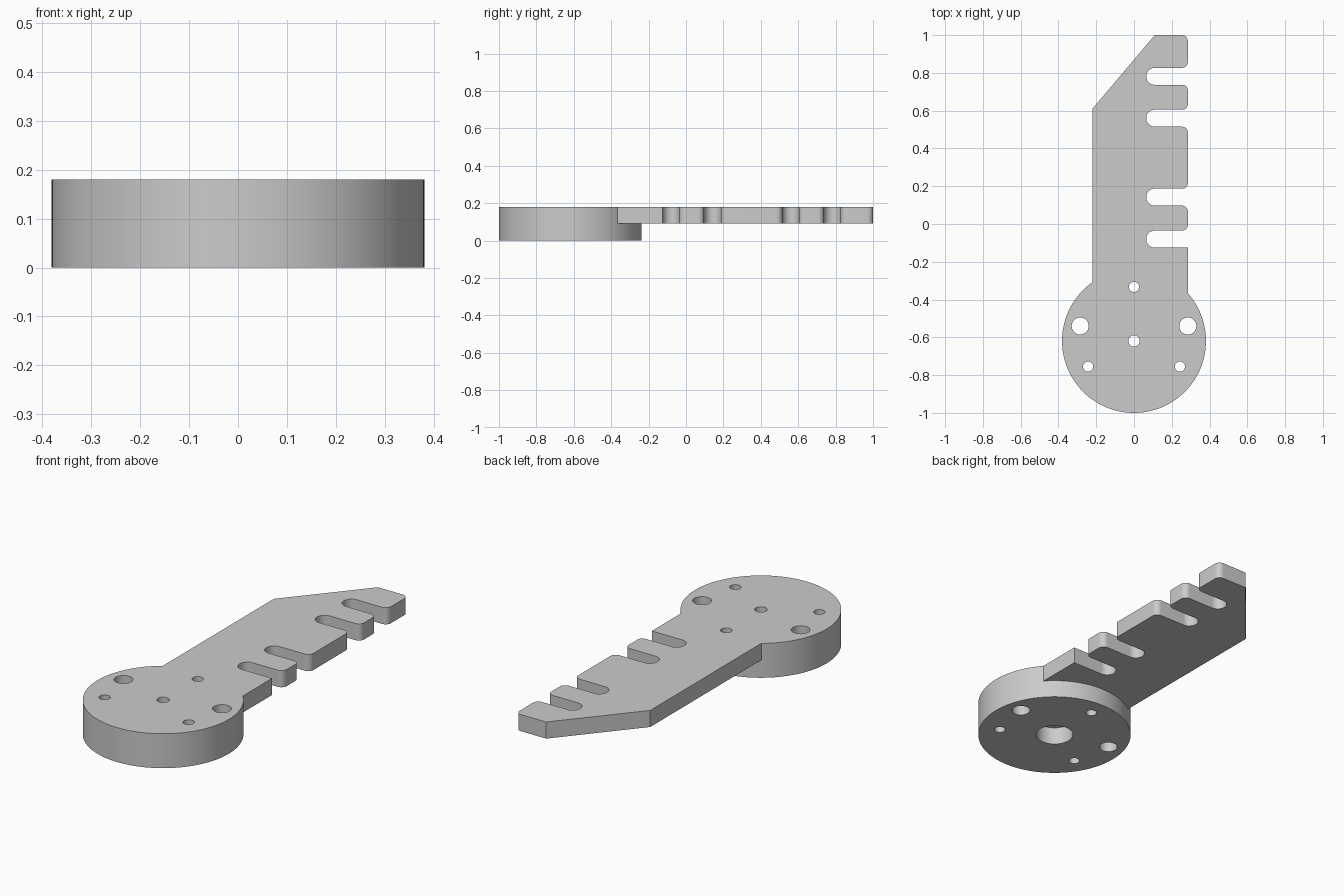
import bpy, bmesh, math
from mathutils import Vector

cube = bpy.data.objects.get("Cube")
if cube:
    bpy.data.objects.remove(cube, do_unlink=True)

THICK, STEP = 0.18, 0.093      # full height, underside of the arm
HUB_Y, HUB_R = -0.619, 0.381
LEFT, RIGHT = -0.22, 0.285     # long edges of the arm

grey = bpy.data.materials.new("light grey")
grey.use_nodes = True
colour = (0.6, 0.6, 0.6, 1)
grey.diffuse_color = colour
grey.node_tree.nodes["Principled BSDF"].inputs["Base Color"].default_value = colour


def rounded(corners, steps=8):
    """Turn (x, y, radius) corners into an outline with arc fillets."""
    pts = []
    for i, (x, y, r) in enumerate(corners):
        p = Vector((x, y))
        if r == 0:
            pts.append(p)
            continue
        a = (Vector(corners[i - 1][:2]) - p).normalized()
        b = (Vector(corners[(i + 1) % len(corners)][:2]) - p).normalized()
        half = a.angle(b) / 2
        centre = p + (a + b).normalized() * r / math.sin(half)
        start = p + a * r / math.tan(half) - centre
        end = p + b * r / math.tan(half) - centre
        for k in range(steps + 1):
            pts.append(centre + start.lerp(end, k / steps).normalized() * r)
    return pts


def circle(x, y, r, n=48):
    return [Vector((x + r * math.cos(math.tau * k / n),
                    y + r * math.sin(math.tau * k / n))) for k in range(n)]


def prism(name, outline, z0, z1):
    bm = bmesh.new()
    base = bm.faces.new([bm.verts.new((p.x, p.y, z0)) for p in outline])
    top = bmesh.ops.extrude_face_region(bm, geom=[base], use_keep_orig=True)["geom"]
    bmesh.ops.translate(bm, vec=(0, 0, z1 - z0),
                        verts=[v for v in top if isinstance(v, bmesh.types.BMVert)])
    bmesh.ops.recalc_face_normals(bm, faces=bm.faces)
    mesh = bpy.data.meshes.new(name)
    bm.to_mesh(mesh)
    bm.free()
    mesh.materials.append(grey)
    obj = bpy.data.objects.new(name, mesh)
    bpy.context.collection.objects.link(obj)
    return obj


def combine(target, tool, operation):
    mod = target.modifiers.new(tool.name, "BOOLEAN")
    mod.operation, mod.solver, mod.object = operation, "EXACT", tool
    bpy.context.view_layer.objects.active = target
    bpy.ops.object.modifier_apply(modifier=mod.name)
    bpy.data.objects.remove(tool, do_unlink=True)


# Arm outline: pointed tip, then four round-ended slots along the right edge
corners = [(LEFT, HUB_Y, 0), (RIGHT, HUB_Y, 0)]
for low, high in ((-0.125, -0.035), (0.097, 0.187), (0.515, 0.605), (0.737, 0.827)):
    lip = 0 if low < -0.1 else 0.03
    corners += [(RIGHT, low, lip), (0.065, low, 0.044),
                (0.065, high, 0.044), (RIGHT, high, 0.03)]
corners += [(RIGHT, 1, 0.03), (0.11, 1, 0), (LEFT, 0.61, 0)]

# Hub disc joined with the arm
body = prism("slotted_arm_with_hub", circle(0, HUB_Y, HUB_R, 128), 0, THICK)
combine(body, prism("arm", rounded(corners), STEP, THICK), "UNION")

# Through holes and the wide bore under the hub
holes = [(0, -0.333, 0.027), (0, HUB_Y, 0.03)]
for side in (-1, 1):
    holes += [(side * 0.285, -0.54, 0.045), (side * 0.243, -0.755, 0.027)]
for x, y, r in holes:
    combine(body, prism("hole_cutter", circle(x, y, r), -0.1, 0.3), "DIFFERENCE")
combine(body, prism("bore_cutter", circle(0, HUB_Y, 0.092), -0.1, STEP), "DIFFERENCE")

# Smooth round walls, crisp edges
bpy.ops.object.select_all(action="DESELECT")
body.select_set(True)
bpy.context.view_layer.objects.active = body
bpy.ops.object.shade_smooth_by_angle(angle=math.radians(30))
